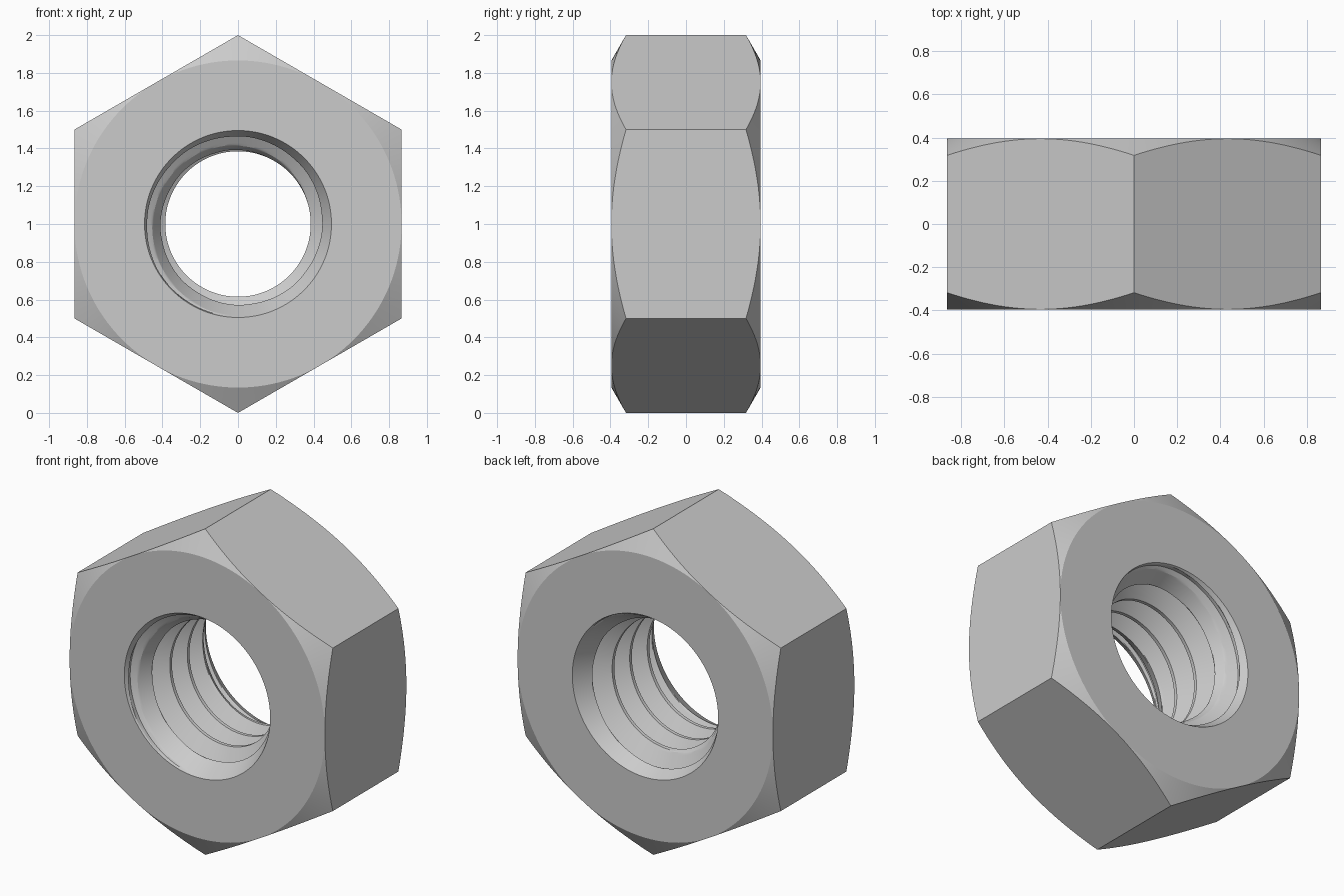
import bpy, bmesh
from math import pi, cos, sin, tan, radians

if "Cube" in bpy.data.objects:
    bpy.data.objects.remove(bpy.data.objects["Cube"])

N = 144                        # columns around the axis
H, FLAT, RIM = 0.395, 0.866, 0.495
MINOR, MAJOR, PITCH = 0.385, 0.49, 0.17
SUB = 12                       # rows per thread flank
CONE = tan(radians(30))

# One thread pitch as (fraction of pitch, radius): crest, flank, root, flank
profile = [(-0.0625, MINOR), (0.0625, MINOR)]
profile += [(0.0625 + 0.375 * i / SUB, MINOR + (MAJOR - MINOR) * i / SUB) for i in range(1, SUB + 1)]
profile += [(0.5625 + 0.375 * i / SUB, MAJOR - (MAJOR - MINOR) * i / SUB) for i in range(SUB)]
STEP = len(profile)

bm = bmesh.new()


def vert(r, a, y):
    return bm.verts.new((r * cos(a), y, 1 + r * sin(a)))


def quad(*vs):
    bm.faces.new(vs)


outer, thread = [], []
for j in range(N):
    a = 2 * pi * j / N

    # Hexagon body with conical corner chamfers
    off = (a + pi / 6) % (pi / 3) - pi / 6
    R = FLAT / cos(off)
    yc = H - (R - FLAT) * CONE
    pts = [(RIM, -H), (FLAT, -H), (R, -yc), (R, yc), (FLAT, H), (RIM, H)]
    outer.append([vert(r, a, y) for r, y in pts])

    # Helical thread, opened out by a countersink at each end
    col = []
    for k in range(-5, 8):
        for f, r in profile:
            y = -0.27 - PITCH * (a - pi) / (2 * pi) + PITCH * (k + f)
            y = max(-H, min(H, y))
            col.append(vert(max(r, RIM - CONE * (H - abs(y))), a, y))
    thread.append(col)

for j in range(N):
    n = (j + 1) % N
    A, B = outer[j], outer[n]
    for i in range(5):
        quad(A[i], A[i + 1], B[i + 1], B[i])
    # the helix closes on itself one pitch further along
    shift = STEP if n == 0 else 0
    A, B = thread[j], thread[n]
    for i in range(shift, len(A) - 1):
        quad(A[i], A[i + 1], B[i + 1 - shift], B[i - shift])

bmesh.ops.remove_doubles(bm, verts=bm.verts, dist=1e-5)
bmesh.ops.dissolve_degenerate(bm, edges=bm.edges, dist=1e-6)
bmesh.ops.recalc_face_normals(bm, faces=bm.faces)

mesh = bpy.data.meshes.new("hex_nut")
bm.to_mesh(mesh)
bm.free()
nut = bpy.data.objects.new("hex_nut", mesh)
bpy.context.collection.objects.link(nut)
bpy.context.view_layer.objects.active = nut
nut.select_set(True)
bpy.ops.object.shade_smooth_by_angle(angle=radians(20))
